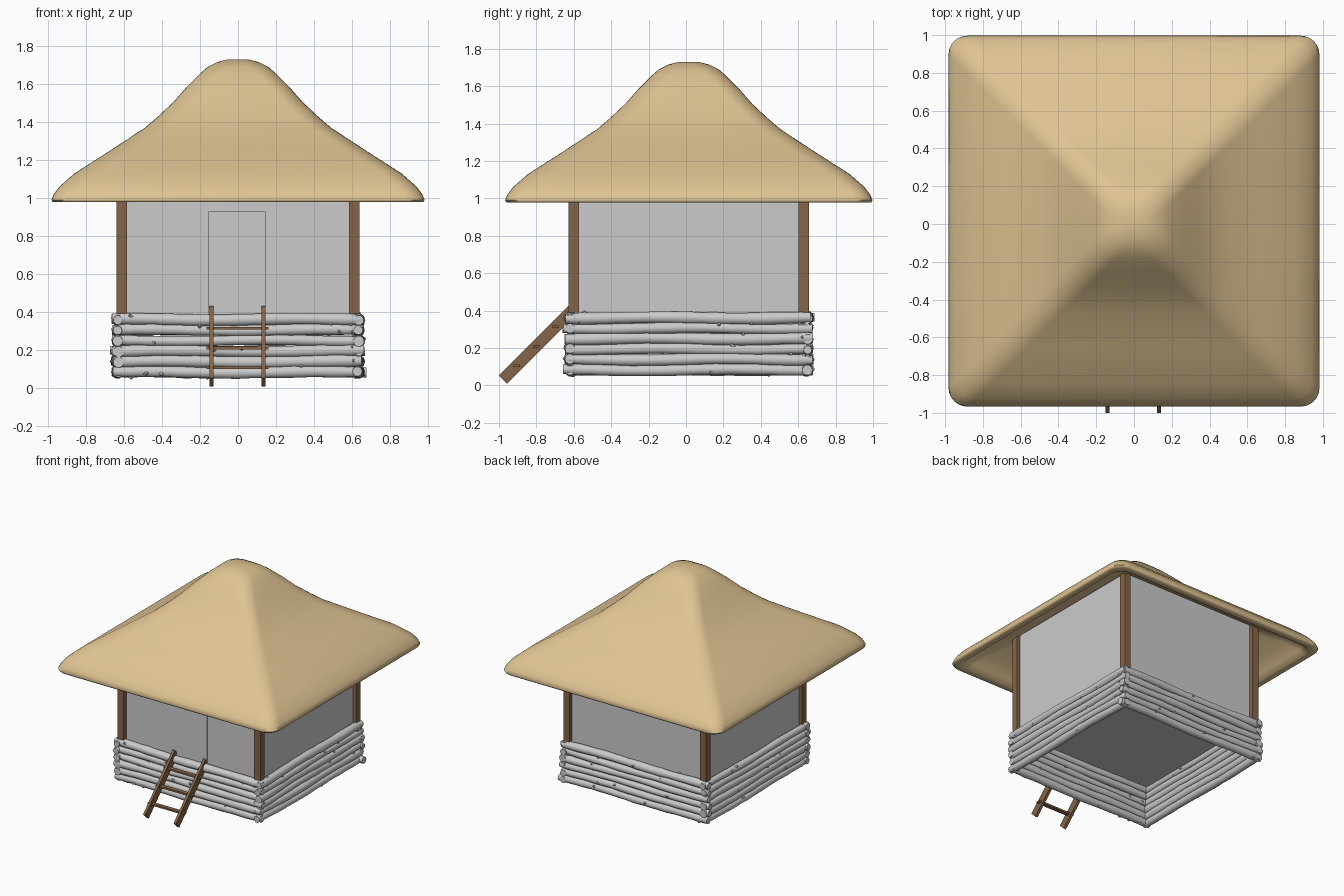
import bpy, bmesh, math, random
from mathutils import Vector, Matrix

random.seed(7)
CY = 0.015  # hut centre along y

old = bpy.data.objects.get("Cube")
if old:
    bpy.data.objects.remove(old, do_unlink=True)


def material(name, rgb):
    m = bpy.data.materials.new(name)
    m.use_nodes = True
    m.diffuse_color = (*rgb, 1)
    m.node_tree.nodes["Principled BSDF"].inputs["Base Color"].default_value = (*rgb, 1)
    return m


THATCH = material("thatch", (0.74, 0.55, 0.29))
WOOD = material("brown wood", (0.24, 0.13, 0.065))
GREY = material("pale grey", (0.6, 0.6, 0.6))


def finish(bm, name, mat, smooth=None):
    bmesh.ops.recalc_face_normals(bm, faces=bm.faces)
    me = bpy.data.meshes.new(name)
    bm.to_mesh(me)
    bm.free()
    me.materials.append(mat)
    ob = bpy.data.objects.new(name, me)
    bpy.context.collection.objects.link(ob)
    if smooth:
        bpy.ops.object.select_all(action='DESELECT')
        ob.select_set(True)
        bpy.context.view_layer.objects.active = ob
        bpy.ops.object.shade_smooth_by_angle(angle=math.radians(smooth))
    return ob


def box(name, mat, centre, size, tilt=0):
    bm = bmesh.new()
    bmesh.ops.create_cube(bm, size=1, matrix=Matrix.Translation(centre)
                          @ Matrix.Rotation(tilt, 4, 'X') @ Matrix.Diagonal((*size, 1)))
    return finish(bm, name, mat)


def skin(bm, rings):
    """Join equal vertex rings with quads."""
    for a, b in zip(rings, rings[1:]):
        n = len(a)
        for i in range(n):
            bm.faces.new((a[i], a[(i + 1) % n], b[(i + 1) % n], b[i]))


# Thatched roof: rounded square rings, from inner peak over the rim to outer peak
def rounded_square(h, z):
    r = min(0.1, 0.75 * h)
    pts = []
    for q in range(4):
        for k in range(7):
            a = math.pi / 2 * (q + k / 6)
            c = Vector((1, 1)) if q == 0 else Vector((-1, 1)) if q == 1 else \
                Vector((-1, -1)) if q == 2 else Vector((1, -1))
            p = c * (h - r) + r * Vector((math.cos(a), math.sin(a)))
            pts.append((p.x, p.y + CY, z))
    return pts


inner = [(0.02, 1.6), (0.14, 1.57), (0.3, 1.42), (0.45, 1.3), (0.64, 1.19),
         (0.82, 1.09), (0.9, 1.02), (0.925, 0.98)]
outer = [(0.975, 0.978), (0.982, 0.99), (0.97, 1.02), (0.94, 1.06), (0.86, 1.13),
         (0.68, 1.245), (0.49, 1.37), (0.42, 1.43), (0.34, 1.505), (0.27, 1.585),
         (0.2, 1.655), (0.16, 1.69), (0.11, 1.715), (0.06, 1.728), (0.02, 1.73)]
bm = bmesh.new()
rings = [[bm.verts.new(p) for p in rounded_square(h, z)] for h, z in inner + outer]
skin(bm, rings)
for ring in (rings[0], rings[-1]):
    bm.faces.new(ring)
finish(bm, "thatched_roof", THATCH, 60)

# Walls with floor, and the door
box("walls", GREY, (0, CY, 0.785), (1.22, 1.22, 0.83))
box("door", GREY, (-0.005, CY - 0.612, 0.655), (0.3, 0.012, 0.55))

# Corner posts
for sx, side in ((1, "left"), (-1, "right")):
    for sy, end in ((-1, "front"), (1, "back")):
        box(f"{end}_{side}_post", WOOD, (sx * 0.612, CY + sy * 0.615, 0.79),
            (0.055, 0.055, 0.8))


# Rough logs with knots, built along x and turned into place
def log(name, length, radius, place):
    bm = bmesh.new()
    rings, steps, sides = [], 18, 10
    phase = random.uniform(0, 6)
    for i in range(steps + 1):
        t = i / steps
        x = (t - 0.5) * length
        dy, dz = 0.004 * math.sin(5 * t + phase), 0.004 * math.sin(9 * t + phase)
        end = 0.85 if i in (0, steps) else 1
        r = radius * end * random.uniform(0.92, 1.06)
        rings.append([bm.verts.new((x, dy + r * math.cos(a), dz + r * math.sin(a)))
                      for a in (2 * math.pi * k / sides for k in range(sides))])
    skin(bm, rings)
    bm.faces.new(rings[0])
    bm.faces.new(rings[-1])
    for _ in range(4):
        turn = Matrix.Rotation(random.uniform(0, 2 * math.pi), 4, 'X')
        lean = Matrix.Rotation(random.uniform(-0.9, 0.9), 4, 'Y')
        at = Matrix.Translation((random.uniform(-0.48, 0.48) * length, 0, 0))
        lift = Matrix.Translation((0, 0, radius * 0.75))
        bmesh.ops.create_cone(bm, cap_ends=True, segments=6, radius1=0.013, radius2=0.007,
                              depth=radius, matrix=at @ turn @ lift @ lean)
    bm.transform(place)
    finish(bm, name, GREY, 50)


for row in range(6):
    z = 0.083 + row * 0.0555
    for side in range(4):
        spin = Matrix.Rotation(side * math.pi / 2, 4, 'Z')
        shift = Matrix.Translation((random.uniform(-0.01, 0.01), -0.632, z))
        log(f"base_log_{side + 1}_{row + 1}", random.uniform(1.3, 1.35),
            random.uniform(0.028, 0.034), Matrix.Translation((0, CY, 0)) @ spin @ shift)

# Ladder leaning at the door
SLOPE = math.radians(45)
for x, side in ((0.133, "left"), (-0.14, "right")):
    box(f"ladder_{side}_rail", WOOD, (x, -0.789, 0.22), (0.021, 0.538, 0.062), SLOPE)
for i in range(3):
    d = i * 0.104
    box(f"ladder_rung_{i + 1}", WOOD, (-0.003, -0.905 + d, 0.106 + d), (0.325, 0.034, 0.014))
